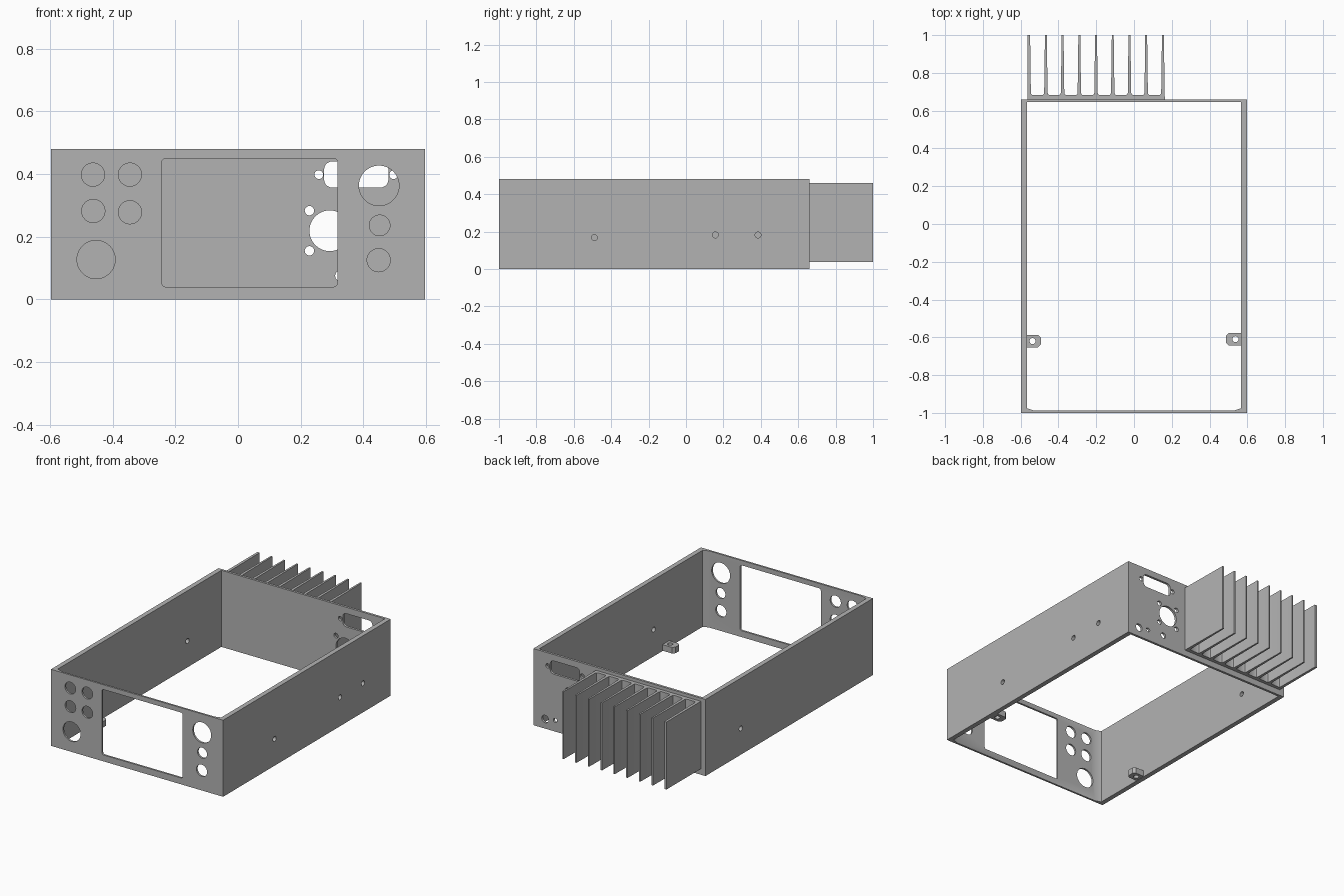
import bpy, bmesh, math
from mathutils import Vector

if "Cube" in bpy.data.objects:
    bpy.data.objects.remove(bpy.data.objects["Cube"], do_unlink=True)

grey = bpy.data.materials.new("aluminium grey")
grey.use_nodes = True
grey.diffuse_color = (0.45, 0.45, 0.45, 1)
grey.node_tree.nodes["Principled BSDF"].inputs["Base Color"].default_value = (0.45, 0.45, 0.45, 1)

# How a flat outline (u, v) at depth d maps to space for each extrusion axis
PLACE = {"x": lambda u, v, d: Vector((d, u, v)),
         "y": lambda u, v, d: Vector((u, d, v)),
         "z": lambda u, v, d: Vector((u, v, d))}


def prism(bm, outline, axis, lo, hi):
    place = PLACE[axis]
    face = bm.faces.new([bm.verts.new(place(u, v, lo)) for u, v in outline])
    ext = bmesh.ops.extrude_face_region(bm, geom=[face], use_keep_orig=True)
    top = [g for g in ext["geom"] if isinstance(g, bmesh.types.BMVert)]
    bmesh.ops.translate(bm, verts=top, vec=place(0, 0, hi - lo))


def rect(u0, u1, v0, v1):
    return [(u0, v0), (u1, v0), (u1, v1), (u0, v1)]


def rounded(u0, u1, v0, v1, r, steps=6):
    corners = [(u1 - r, v1 - r), (u0 + r, v1 - r), (u0 + r, v0 + r), (u1 - r, v0 + r)]
    return [(cu + r * math.cos(a), cv + r * math.sin(a))
            for i, (cu, cv) in enumerate(corners)
            for a in [(i + k / steps) * math.pi / 2 for k in range(steps + 1)]]


def circle(u, v, r, n=40):
    return [(u + r * math.cos(2 * math.pi * k / n), v + r * math.sin(2 * math.pi * k / n))
            for k in range(n)]


def build(name, prisms):
    bm = bmesh.new()
    for p in prisms:
        prism(bm, *p)
    bmesh.ops.recalc_face_normals(bm, faces=bm.faces)
    me = bpy.data.meshes.new(name)
    bm.to_mesh(me)
    bm.free()
    me.materials.append(grey)
    ob = bpy.data.objects.new(name, me)
    bpy.context.collection.objects.link(ob)
    return ob


def activate(ob):
    bpy.ops.object.select_all(action="DESELECT")
    ob.select_set(True)
    bpy.context.view_layer.objects.active = ob


def cut(ob, prisms):
    tool = build("cutter", prisms)
    tool.hide_render = True
    mod = ob.modifiers.new("cut", "BOOLEAN")
    mod.operation, mod.solver, mod.object = "DIFFERENCE", "EXACT", tool
    activate(ob)
    bpy.ops.object.modifier_apply(modifier=mod.name)
    bpy.data.objects.remove(tool, do_unlink=True)


W, FRONT, BACK, H = 0.597, -1.0, 0.66, 0.48
IN = 0.567

# Open case: four walls, with chamfered inner front corners
case = build("case_walls", [(rect(-W, W, FRONT, BACK), "z", 0, H)])
inside = [(-IN, 0.645), (-IN, -0.975), (-0.53, -0.988),
          (0.53, -0.988), (IN, -0.975), (IN, 0.645)]
cut(case, [(inside, "z", -0.1, H + 0.1)])

# Front openings: display window, buttons and sockets
front = [rounded(-0.243, 0.317, 0.04, 0.45, 0.012)]
front += [circle(*c) for c in [
    (-0.463, 0.398, 0.037), (-0.345, 0.398, 0.037), (-0.462, 0.282, 0.037),
    (-0.345, 0.278, 0.037), (-0.453, 0.127, 0.061), (0.45, 0.363, 0.064),
    (0.452, 0.236, 0.033), (0.449, 0.125, 0.037)]]

# Back openings: connector slot, round socket with four screws, small holes
back = [rounded(0.275, 0.48, 0.357, 0.44, 0.025), circle(0.293, 0.219, 0.065)]
back += [circle(x, 0.398, 0.014, 20) for x in (0.258, 0.497)]
back += [circle(x, z, 0.015, 20) for x in (0.228, 0.358) for z in (0.155, 0.283)]
back += [circle(*c, 20) for c in [(0.328, 0.075, 0.018), (0.445, 0.07, 0.013),
                                  (0.515, 0.06, 0.024)]]
right = [circle(y, z, 0.016, 20) for y, z in [(-0.49, 0.168), (0.157, 0.182), (0.385, 0.182)]]
left = [circle(0.31, 0.165, 0.016, 20)]
cut(case, [(o, "y", -1.1, -0.9) for o in front] + [(o, "y", 0.6, 0.75) for o in back]
    + [(o, "x", 0.5, 0.7) for o in right] + [(o, "x", -0.7, -0.5) for o in left])

# Mounting tabs at the foot of the side walls
for name, side, y, reach in (("right_tab", 1, -0.61, 0.487), ("left_tab", -1, -0.62, 0.493)):
    h, c = 0.033, 0.015
    shape = [(IN, y - h), (IN, y + h), (reach + c, y + h), (reach, y + h - c),
             (reach, y - h + c), (reach + c, y - h)]
    tab = build(name, [([(side * u, v) for u, v in shape], "z", 0.002, 0.04)])
    cut(tab, [(circle(side * 0.537, y, 0.016, 20), "z", -0.1, 0.1)])

# Heatsink: comb profile with nine tapered fins
FINS, X0, PITCH, BASE = 9, -0.555, 0.0885, 0.682
comb = [(-0.565, BACK)]
for i in range(FINS):
    x = X0 + i * PITCH
    if i:
        comb += [(x - 0.02, BASE), (x - 0.012, BASE + 0.004), (x - 0.009, BASE + 0.013)]
    comb += [(x - 0.005 if i else x - 0.01, 1.0), (x + 0.005, 1.0)]
    if i < FINS - 1:
        comb += [(x + 0.009, BASE + 0.013), (x + 0.012, BASE + 0.004), (x + 0.02, BASE)]
comb += [(X0 + (FINS - 1) * PITCH + 0.01, BACK)]
build("heatsink", [(comb, "z", 0.037, 0.46)])

# Smooth round holes, keep edges sharp
for ob in list(bpy.context.scene.objects):
    if ob.type == "MESH":
        activate(ob)
        bpy.ops.object.shade_smooth_by_angle(angle=math.radians(30))
